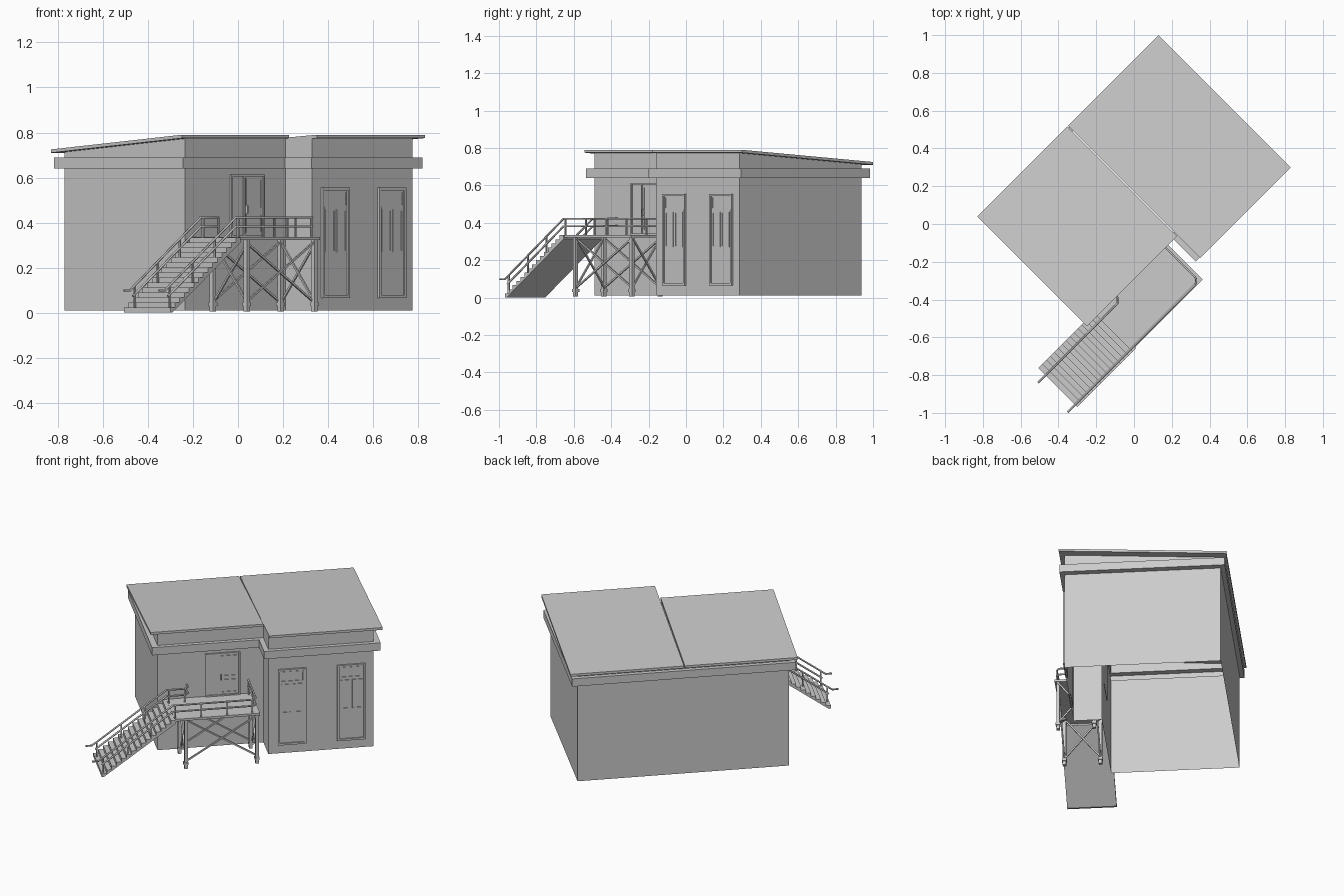
import bpy, bmesh, math
from mathutils import Matrix, Vector

if "Cube" in bpy.data.objects:
    bpy.data.objects.remove(bpy.data.objects["Cube"])

# The building is laid out in local axes (a along the facade, b into depth), turned 45 degrees
TURN = Matrix.Rotation(math.pi / 4, 4, 'Z')
grey = bpy.data.materials.new("plain_grey")
grey.diffuse_color = (0.6, 0.6, 0.6, 1)
grey.use_nodes = True
grey.node_tree.nodes["Principled BSDF"].inputs["Base Color"].default_value = grey.diffuse_color


def finish(name, bm, recalc=True):
    if recalc:
        bmesh.ops.recalc_face_normals(bm, faces=bm.faces)
    bm.transform(TURN)
    me = bpy.data.meshes.new(name)
    bm.to_mesh(me)
    bm.free()
    me.materials.append(grey)
    ob = bpy.data.objects.new(name, me)
    bpy.context.collection.objects.link(ob)
    return ob


def add_box(bm, a0, a1, b0, b1, z0, z1):
    m = Matrix.Translation(((a0 + a1) / 2, (b0 + b1) / 2, (z0 + z1) / 2)) @ \
        Matrix.Diagonal((a1 - a0, b1 - b0, z1 - z0, 1))
    bmesh.ops.create_cube(bm, size=1, matrix=m)


def add_bar(bm, p, q, w):
    # square bar between two points
    p, q = Vector(p), Vector(q)
    d = q - p
    m = Matrix.Translation((p + q) / 2) @ d.to_track_quat('Z', 'Y').to_matrix().to_4x4() @ \
        Matrix.Diagonal((w, w, d.length, 1))
    bmesh.ops.create_cube(bm, size=1, matrix=m)


def extrude_profile(name, pts, axis, lo, hi):
    # closed profile swept along a (axis 0) or b (axis 1)
    bm = bmesh.new()

    def pos(p, t):
        return (t, p[0], p[1]) if axis == 0 else (p[0], t, p[1])
    r0 = [bm.verts.new(pos(p, lo)) for p in pts]
    r1 = [bm.verts.new(pos(p, hi)) for p in pts]
    bm.faces.new(r0)
    bm.faces.new(r1)
    n = len(pts)
    for i in range(n):
        j = (i + 1) % n
        bm.faces.new((r0[i], r0[j], r1[j], r1[i]))
    return finish(name, bm)


# Wall shell with projecting cornice, open at the bottom
wall = [(-.513, -.18), (.12, -.18), (.12, -.346), (.75, -.346), (.75, .578), (-.513, .578)]
band = [(-.55, -.205), (.09, -.205), (.09, -.372), (.787, -.372), (.787, .605), (-.55, .605)]


def roof_under(i, b):
    front = -.375 if i in (2, 3, 4) else -.205
    return .777 - .065 * (b - front) / (.615 - front)


bm = bmesh.new()
rings = []
for foot, z in ((wall, .01), (wall, .64), (band, .64), (band, .69), (wall, .69), (wall, None)):
    rings.append([bm.verts.new((a, b, roof_under(i, b) if z is None else z))
                  for i, (a, b) in enumerate(foot)])
for lo, hi in zip(rings, rings[1:]):
    for i in range(6):
        j = (i + 1) % 6
        bm.faces.new((lo[i], lo[j], hi[j], hi[i]))
finish("walls_and_cornice", bm, recalc=False)

# Two sloping roof slabs
for name, a0, a1, b0 in (("left_roof", -.559, .115, -.207), ("right_roof", .12, .799, -.375)):
    extrude_profile(name, [(b0, .775), (b0, .79), (.615, .725), (.615, .71)], 0, a0, a1)


def frame(bm, a0, a1, z0, z1, b, w, d):
    # four strips standing proud of the wall
    add_box(bm, a0, a0 + w, b - d, b + .002, z0, z1)
    add_box(bm, a1 - w, a1, b - d, b + .002, z0, z1)
    add_box(bm, a0 + w, a1 - w, b - d, b + .002, z1 - w, z1)
    add_box(bm, a0 + w, a1 - w, b - d, b + .002, z0, z0 + w)


# Two tall doors on the projecting wing: frame, transom pane and two upper panes
for k, a0 in enumerate((.177, .531)):
    bm = bmesh.new()
    a1, b, mid = a0 + .17, -.346, a0 + .085
    frame(bm, a0, a1, .065, .555, b, .012, .012)
    add_box(bm, a0 + .012, a1 - .012, b - .004, b + .002, .077, .543)
    frame(bm, a0 + .016, a1 - .016, .472, .54, b - .004, .006, .004)
    frame(bm, a0 + .02, mid - .005, .27, .457, b - .004, .006, .004)
    frame(bm, mid + .005, a1 - .02, .27, .457, b - .004, .006, .004)
    finish("wing_door_%d" % (k + 1), bm)

# Entrance door above the landing
bm = bmesh.new()
frame(bm, -.23, -.02, .336, .613, -.18, .008, .01)
add_box(bm, -.222, -.028, -.184, -.178, .344, .605)
add_box(bm, -.152, -.144, -.19, -.178, .344, .605)
frame(bm, -.134, -.038, .46, .595, -.184, .006, .004)
frame(bm, -.134, -.038, .355, .44, -.184, .006, .004)
add_box(bm, -.137, -.131, -.198, -.184, .44, .475)
finish("entrance_door", bm)

# Landing
bm = bmesh.new()
add_box(bm, -.46, .05, -.465, -.18, .322, .336)
finish("landing", bm)

# Stair flight: saw-tooth top, flat sloping underside
STEPS, A0, A1, TOP = 15, -.897, -.455, .334
profile = [(A0, 0)]
for s in range(STEPS):
    z = TOP * (s + 1) / STEPS
    profile += [(A0 + (A1 - A0) * s / STEPS, z), (A0 + (A1 - A0) * (s + 1) / STEPS, z)]
profile += [(A1, TOP - .022), (A0 + .012, 0)]
extrude_profile("stair_flight", profile, 1, -.472, -.18)

# Legs with collars, and crossed braces
LA, LB = (-.39, .035), (-.445, -.232)
bm = bmesh.new()
for a in LA:
    for b in LB:
        add_box(bm, a - .01, a + .01, b - .01, b + .01, .005, .324)
        add_box(bm, a - .014, a + .014, b - .014, b + .014, .03, .045)
finish("landing_legs", bm)
bm = bmesh.new()
for b in LB:
    add_bar(bm, (LA[0], b, .05), (LA[1], b, .315), .009)
    add_bar(bm, (LA[0], b + .009, .315), (LA[1], b + .009, .05), .009)
for a in LA:
    add_bar(bm, (a, LB[0], .05), (a, LB[1], .315), .009)
    add_bar(bm, (a + .009, LB[0], .315), (a + .009, LB[1], .05), .009)
finish("cross_braces", bm)


def rail(name, pts, r=.0055):
    cu = bpy.data.curves.new(name, 'CURVE')
    cu.dimensions = '3D'
    cu.bevel_depth = r
    cu.bevel_resolution = 1
    cu.use_fill_caps = True
    sp = cu.splines.new('POLY')
    sp.points.add(len(pts) - 1)
    for q, p in zip(sp.points, pts):
        q.co = (*(TURN @ Vector(p)), 1)
    cu.materials.append(grey)
    bpy.context.collection.objects.link(bpy.data.objects.new(name, cu))


def rail_z(a):
    return .098 + .324 * min(1, max(0, (a + .915) / .445))


# Handrails and mid rails
for label, drop, start in (("hand", 0, -.953), ("mid", .04, -.895)):
    def run(b):
        return [(a, b, rail_z(a) - drop) for a in ((start, -.915, -.47) if drop == 0 else (start, -.47))]
    corner = [(.0 + .03 * math.sin(t), -.425 - .03 * math.cos(t), .422 - drop)
              for t in (0, math.pi / 6, math.pi / 3, math.pi / 2)]
    rail("outer_%s_rail" % label, run(-.455) + corner + [(.03, -.18, .422 - drop)])
    rail("inner_%s_rail" % label, run(-.235) +
         [(-.36, -.235, .422 - drop), (-.338, -.215, .422 - drop), (-.338, -.18, .422 - drop)])

# Railing posts
bm = bmesh.new()
posts = [(a, -.455) for a in (-.885, -.74, -.6, -.455, -.3, -.145, .005)]
posts += [(a, -.235) for a in (-.885, -.74, -.6, -.455, -.36)] + [(.03, -.33), (.03, -.2)]
for a, b in posts:
    floor = TOP * min(1, max(0, (a - A0) / (A1 - A0)))
    add_bar(bm, (a, b, floor - .005), (a, b, rail_z(a)), .008)
finish("railing_posts", bm)
